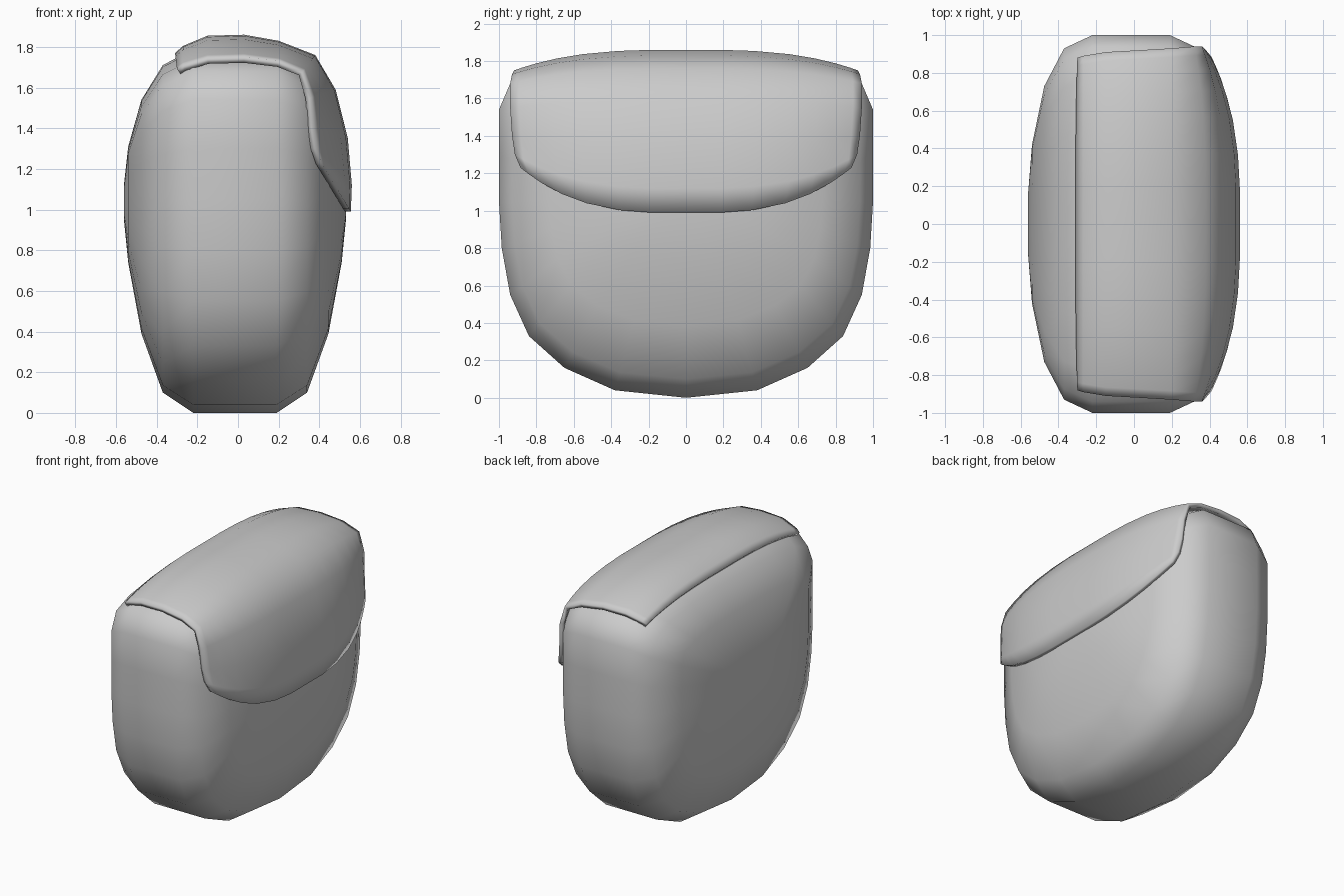
import bpy

if "Cube" in bpy.data.objects:
    bpy.data.objects.remove(bpy.data.objects["Cube"])


def make(name, verts, faces):
    me = bpy.data.meshes.new(name)
    me.from_pydata(verts, [], faces)
    me.update()
    ob = bpy.data.objects.new(name, me)
    bpy.context.collection.objects.link(ob)
    for p in me.polygons:
        p.use_smooth = True
    return ob


# Pouch body: one side outline (y, z), scaled slice by slice along x
half = [(.38, .04), (.65, .16), (.84, .33), (.94, .55), (.985, .8), (1, 1.05),
        (1, 1.3), (1, 1.54), (.94, 1.68), (.78, 1.74), (.5, 1.78), (.18, 1.79)]
outline = [(0, 0)] + half + [(-y, z) for y, z in reversed(half)]
TOP = 1.79
# x offset, y scale, lowest z, highest z
slices = [(.205, 1, 0, 1.79), (.355, .93, .1, 1.71), (.46, .73, .39, 1.54),
          (.525, .42, .74, 1.31), (.545, .17, .94, 1.13)]
stations = [(-x, s, a, b) for x, s, a, b in reversed(slices)] + slices
verts, faces = [], []
n = len(outline)
for x, s, lo, hi in stations:
    verts += [(x - .015, y * s, lo + z / TOP * (hi - lo)) for y, z in outline]
for i in range(len(stations) - 1):
    for j in range(n):
        k = (j + 1) % n
        faces.append((i * n + j, (i + 1) * n + j, (i + 1) * n + k, i * n + k)[::-1])
faces.append(tuple(range(n))[::-1])
faces.append(tuple(range((len(stations) - 1) * n, len(stations) * n)))
body = make("pouch_body", verts, faces)

# Closing flap: swept between its centre line and its curved end line
centre = [(-.31, 1.77), (-.27, 1.805), (-.15, 1.855), (.03, 1.86), (.2, 1.83),
          (.38, 1.76), (.48, 1.59), (.54, 1.35), (.56, 1.12), (.555, .99)]
end = [(-.3, .88, 1.69), (-.27, .89, 1.71), (-.15, .91, 1.745), (.03, .92, 1.75),
       (.2, .93, 1.73), (.32, .94, 1.68), (.36, .94, 1.55), (.37, .93, 1.4),
       (.385, .915, 1.3), (.41, .885, 1.23)]
us = [.21, .4, .6, .75, .87, .95, 1]
us = [-u for u in reversed(us)] + us
verts, faces = [], []
m = len(us)
for (cx, cz), (ex, ey, ez) in zip(centre, end):
    for u in us:
        h = max(0, (abs(u) ** 3 - .01) / .99)
        verts.append((cx + (ex - cx) * h, ey * u, cz + (ez - cz) * h))
for i in range(len(centre) - 1):
    for j in range(m - 1):
        a = i * m + j
        faces.append((a, a + m, a + m + 1, a + 1))
flap = make("closing_flap", verts, faces)

# Keep the flap lying just outside the body, then give it thickness
wrap = flap.modifiers.new("rest_on_body", 'SHRINKWRAP')
wrap.target = body
wrap.wrap_mode = 'OUTSIDE'
wrap.offset = .015
shell = flap.modifiers.new("thickness", 'SOLIDIFY')
shell.thickness = .03
shell.offset = -1
